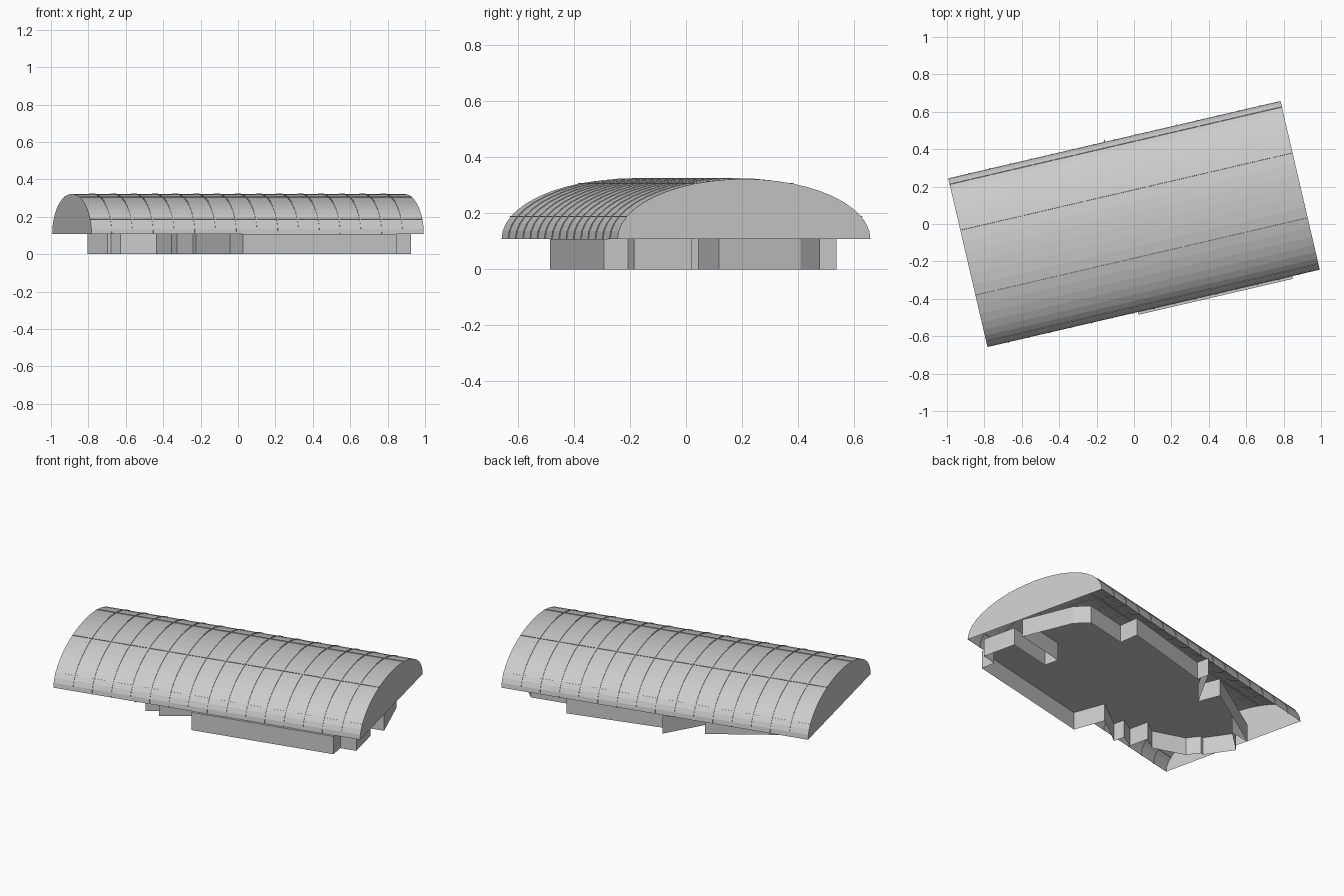
import bpy, math

if "Cube" in bpy.data.objects:
    bpy.data.objects.remove(bpy.data.objects["Cube"])

ANGLE = math.radians(13.1)
L, W = 0.912, 0.463        # half length and half width of the roof
Z0, H = 0.108, 0.214       # eaves height and arch rise
SEG = 24


def make(name, verts, faces):
    me = bpy.data.meshes.new(name)
    me.from_pydata(verts, [], faces)
    me.update()
    ob = bpy.data.objects.new(name, me)
    ob.rotation_euler.z = ANGLE
    bpy.context.collection.objects.link(ob)
    return ob


def arch(off=0.0):
    # half ellipse from one eave to the other, in (y, z)
    return [(-(W + off) * math.cos(math.pi * i / SEG),
             Z0 + (H + off) * math.sin(math.pi * i / SEG)) for i in range(SEG + 1)]


# Vaulted roof skin with closed gable ends, open underneath
prof = arch()
n = len(prof)
verts = [(-L, y, z) for y, z in prof] + [(L, y, z) for y, z in prof]
faces = [(i, i + n, i + n + 1, i + 1) for i in range(n - 1)]
faces += [tuple(range(n)), tuple(range(2 * n - 1, n - 1, -1))]
make("vaulted_roof", verts, faces)

# Thin cross ribs that show on both sides of the skin
outer, inner = arch(0.003), arch(-0.003)
verts, faces = [], []
for k in range(1, 16):
    x = -L + 2 * L * k / 16
    b = len(verts)
    for a, c in zip(outer, inner):
        for dx, p in ((-0.003, a), (0.003, a), (0.003, c), (-0.003, c)):
            verts.append((x + dx, p[0], p[1]))
    for i in range(n - 1):
        for j in range(4):
            faces.append((b + 4 * i + j, b + 4 * i + (j + 1) % 4,
                          b + 4 * i + 4 + (j + 1) % 4, b + 4 * i + 4 + j))
    faces += [(b, b + 3, b + 2, b + 1), tuple(b + 4 * n - 4 + j for j in range(4))]
make("roof_ribs", verts, faces)

# Thin lengthwise seams
for k, y in enumerate((-0.43, -0.18, 0.18, 0.43)):
    t = math.acos(y / W)
    pts = []
    for dt, off in ((-0.006, 0.003), (0.006, 0.003), (0.006, -0.003), (-0.006, -0.003)):
        pts.append(((W + off) * math.cos(t + dt), Z0 + (H + off) * math.sin(t + dt)))
    verts = [(s * L, a, b) for s in (-1, 1) for a, b in pts]
    faces = [(j, (j + 1) % 4, 4 + (j + 1) % 4, 4 + j) for j in range(4)]
    faces += [(3, 2, 1, 0), (4, 5, 6, 7)]
    make("roof_seam_%d" % (k + 1), verts, faces)

# Stepped wall outline in roof axes, counter-clockwise from the front right
plan = [(.76, -.478), (.765, -.39), (.86, -.39), (.86, -.18), (.58, -.18),
        (.58, -.09), (.905, -.09), (.855, .22), (.80, .305), (.53, .305),
        (.54, .425), (-.05, .40), (-.05, .475), (-.25, .255), (-.27, .39),
        (-.77, .206), (-.633, .20), (-.803, .10), (-.735, -.075), (-.714, -.075),
        (-.68, -.153), (-.506, -.256), (-.414, -.215), (-.414, -.339),
        (-.318, -.307), (-.318, -.377), (-.11, -.285), (-.085, -.478)]
m = len(plan)

# Single-sheet walls
verts = [(x, y, z) for z in (0, Z0) for x, y in plan]
make("walls", verts, [(i, (i + 1) % m, m + (i + 1) % m, m + i) for i in range(m)])

# Flat ceiling over the walled area
make("ceiling", [(x, y, Z0) for x, y in plan], [tuple(range(m))])
